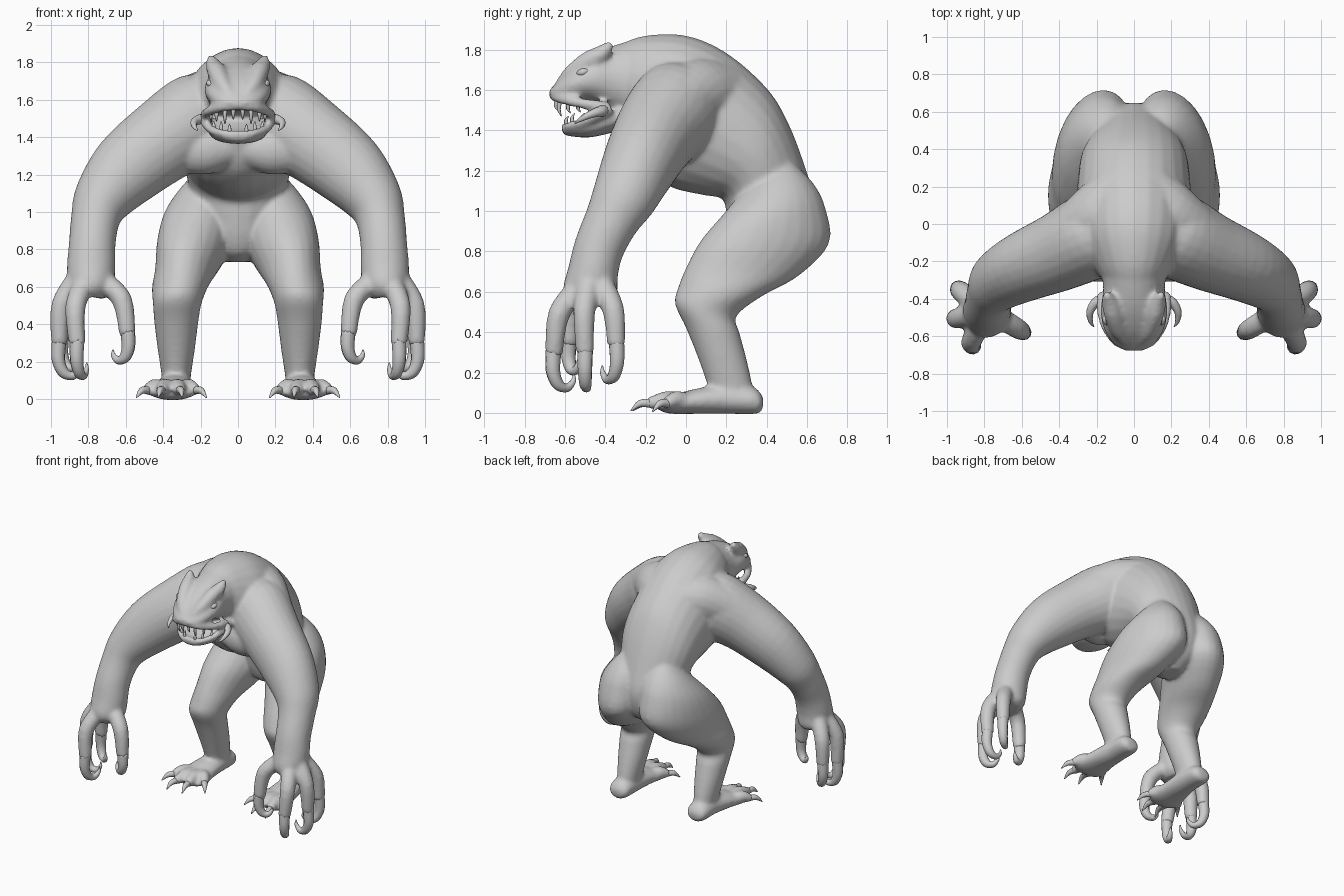
import bpy, bmesh, math
from mathutils import Vector

old = bpy.data.objects.get("Cube")
if old:
    bpy.data.objects.remove(old, do_unlink=True)

GREY = (0.6, 0.6, 0.6, 1)
skin = bpy.data.materials.new("grey hide")
skin.use_nodes = True
skin.diffuse_color = GREY
skin.node_tree.nodes["Principled BSDF"].inputs["Base Color"].default_value = GREY


def spline(rows, steps):
    """Catmull-Rom through rows of numbers."""
    rows = [Vector(r) for r in rows]
    out = []
    for i in range(len(rows) - 1):
        a, b, c = rows[max(i - 1, 0)], rows[i], rows[i + 1]
        d = rows[min(i + 2, len(rows) - 1)]
        for k in range(steps):
            t = k / steps
            out.append(0.5 * (2 * b + (c - a) * t + (2 * a - 5 * b + 4 * c - d) * t ** 2
                              + (3 * b - a - 3 * c + d) * t ** 3))
    return out + [rows[-1]]


def loft(bm, rows, sides=20, steps=4):
    """Skin of ellipses; each row is centre, half axis u, half axis v."""
    rings = []
    for row in spline(rows, steps):
        c, u, v = Vector(row[0:3]), Vector(row[3:6]), Vector(row[6:9])
        angles = [2 * math.pi * k / sides for k in range(sides)]
        rings.append([bm.verts.new(c + u * math.cos(a) + v * math.sin(a)) for a in angles])
    for p, q in zip(rings, rings[1:]):
        for k in range(sides):
            j = (k + 1) % sides
            bm.faces.new((p[k], p[j], q[j], q[k]))
    bm.faces.new(rings[0][::-1])
    bm.faces.new(rings[-1])


def slabs(bm, rows):
    """Rows: first y, z, last y, z, x at first, half width and optional x shift at last."""
    full = []
    for y0, z0, y1, z1, x, w, *shift in rows:
        dx = shift[0] / 2 if shift else 0
        full.append((x + dx, (y0 + y1) / 2, (z0 + z1) / 2, w, 0, 0,
                     -dx, (y0 - y1) / 2, (z0 - z1) / 2))
    loft(bm, full, sides=24)


def tube(bm, path, ref=(0, 1, 0), sides=14, steps=4):
    """Path points: x, y, z, radius and optional radius along ref."""
    rows, ref = [], Vector(ref)
    for i, p in enumerate(path):
        c = Vector(p[:3])
        t = Vector(path[min(i + 1, len(path) - 1)][:3]) - Vector(path[max(i - 1, 0)][:3])
        t.normalize()
        v = (ref - t * ref.dot(t)).normalized()
        rows.append((*c, *(t.cross(v) * p[3]), *(v * p[-1])))
    loft(bm, rows, sides, steps)


def mirror(bm):
    """Add the other side of everything built so far."""
    geom = bm.verts[:] + bm.edges[:] + bm.faces[:]
    new = bmesh.ops.duplicate(bm, geom=geom)["geom"]
    for e in new:
        if isinstance(e, bmesh.types.BMVert):
            e.co.x *= -1
    bmesh.ops.reverse_faces(bm, faces=[e for e in new if isinstance(e, bmesh.types.BMFace)])


def finish(bm, name):
    bmesh.ops.recalc_face_normals(bm, faces=bm.faces[:])
    mesh = bpy.data.meshes.new(name)
    bm.to_mesh(mesh)
    bm.free()
    mesh.materials.append(skin)
    for p in mesh.polygons:
        p.use_smooth = True
    ob = bpy.data.objects.new(name, mesh)
    bpy.context.scene.collection.objects.link(ob)
    return ob


body, claws, toe_claws = bmesh.new(), bmesh.new(), bmesh.new()

# Leg, from buttock to ankle; the back lies nearer the middle than the knee
slabs(body, [(.36, 1.2, .53, 1.24, .15, .07), (.28, 1.1, .63, 1.14, .18, .15, -.03),
             (.18, .98, .69, 1.02, .24, .19, -.08), (.07, .85, .71, .84, .28, .2, -.11),
             (0, .72, .56, .68, .3, .17, -.06), (-.04, .62, .38, .58, .31, .15),
             (-.055, .54, .25, .48, .325, .13), (0, .42, .265, .4, .33, .118),
             (.06, .27, .3, .27, .33, .1), (.105, .14, .33, .13, .33, .08),
             (.13, .05, .33, .05, .33, .07)])

# Foot, from heel to ball
slabs(body, [(.385, .07, .38, .02, .335, .04), (.34, .125, .35, -.005, .335, .08),
             (.2, .14, .2, -.005, .335, .09), (.05, .12, .05, -.005, .345, .11),
             (-.07, .085, -.07, -.005, .35, .13), (-.13, .055, -.13, .01, .35, .1)])

# Toes with their claws
for x, y in ((.22, -.1), (.31, -.18), (.41, -.19), (.49, -.1)):
    base = Vector((.35 + (x - .35) * .4, 0, .06))
    tip = Vector((x, y, .045))
    out = (tip - base).normalized()
    mid = (base + tip) / 2 + Vector((0, 0, .015))
    tube(body, [(*base, .04), (*mid, .042), (*tip, .03)], ref=(0, 0, 1))
    tube(toe_claws, [(*(tip - out * .02), .024), (*(tip + out * .04 + Vector((0, 0, .004))), .018),
                     (*(tip + out * .085 - Vector((0, 0, .028))), .003)], ref=(0, 0, 1), sides=10)

# Arm, from shoulder to palm
tube(body, [(.05, 0, 1.55, .18, .18), (.2, -.05, 1.5, .25, .23), (.4, -.15, 1.38, .225, .21),
            (.6, -.235, 1.22, .2, .185), (.73, -.31, 1.06, .155, .16), (.765, -.37, .95, .13, .135),
            (.78, -.43, .82, .125, .125), (.785, -.46, .7, .13, .125),
            (.79, -.475, .6, .12, .135), (.8, -.475, .55, .085, .1)], sides=24)

# Muscle joining the back to the shoulder, and chest muscle
tube(body, [(.04, .2, 1.58, .16), (.17, .06, 1.58, .18), (.32, -.04, 1.5, .17, .15),
            (.48, -.13, 1.38, .13)], sides=20)
tube(body, [(.05, -.18, 1.34, .1), (.17, -.2, 1.33, .13, .11), (.3, -.19, 1.34, .13, .11)], sides=20)

# Fingers and hooked claws curling toward the palm
palm = Vector((.77, -.48, 0))
digits = [((.72, -.5, .63), (.62, -.56, .53), (.59, -.58, .34), .8),
          ((.82, -.53, .62), (.87, -.63, .49), (.86, -.655, .29), 1),
          ((.86, -.48, .64), (.945, -.505, .5), (.955, -.5, .29), 1),
          ((.85, -.42, .64), (.925, -.36, .51), (.94, -.345, .33), 1)]
for base, knuckle, tip, size in digits:
    tube(body, [(*base, .06), (*knuckle, .055), (*tip, .045)])
    tip = Vector(tip)
    curl = palm - tip
    curl.z = 0
    curl.normalize()
    side = curl.cross(Vector((0, 0, 1)))
    hook = [(0, .03, .04), (-.005, -.08, .036), (.025, -.15, .03),
            (.075, -.165, .022), (.11, -.13, .013), (.112, -.095, .003)]
    tube(claws, [(*(tip + curl * a * size + Vector((0, 0, b * size))), r) for a, b, r in hook],
         ref=side, sides=10)

# Brow ridge ending in a raised point, and half of both lips
tube(body, [(.035, -.63, 1.61, .03), (.08, -.57, 1.675, .045), (.112, -.48, 1.745, .05),
            (.132, -.41, 1.785, .042), (.15, -.37, 1.835, .016)], ref=(1, 0, 0))
tube(body, [(0, -.655, 1.572, .026), (.09, -.63, 1.56, .026), (.15, -.55, 1.54, .026),
            (.172, -.46, 1.525, .028), (.165, -.38, 1.51, .03)], ref=(0, 0, 1))
tube(body, [(0, -.6, 1.415, .022), (.08, -.58, 1.42, .022), (.14, -.51, 1.44, .024),
            (.175, -.43, 1.48, .028), (.165, -.37, 1.51, .03)], ref=(0, 0, 1))
mirror(body)

# Torso, from neck to pelvis
slabs(body, [(-.32, 1.83, -.31, 1.47, 0, .15), (-.2, 1.87, -.28, 1.35, 0, .21),
             (0, 1.87, -.22, 1.22, 0, .29), (.2, 1.785, -.08, 1.12, 0, .31),
             (.4, 1.61, .08, 1.08, 0, .3), (.51, 1.43, .18, 1.06, 0, .285),
             (.6, 1.19, .2, .98, 0, .25), (.65, 1.0, .22, .87, 0, .22),
             (.61, .83, .26, .78, 0, .15), (.5, .74, .34, .73, 0, .06)])

# Skull and lower jaw
slabs(body, [(-.22, 1.86, -.24, 1.42, 0, .18), (-.36, 1.82, -.34, 1.47, 0, .165),
             (-.47, 1.775, -.46, 1.53, 0, .18), (-.57, 1.71, -.56, 1.54, 0, .16),
             (-.64, 1.64, -.63, 1.55, 0, .115), (-.68, 1.595, -.67, 1.565, 0, .06)])
slabs(body, [(-.28, 1.56, -.22, 1.43, 0, .15), (-.4, 1.5, -.38, 1.385, 0, .165),
             (-.5, 1.445, -.48, 1.365, 0, .14), (-.58, 1.425, -.57, 1.37, 0, .095),
             (-.615, 1.415, -.61, 1.38, 0, .05)])

body = finish(body, "body")
blend = body.modifiers.new("blend", 'REMESH')
blend.mode = 'VOXEL'
blend.voxel_size = 0.013
blend.use_smooth_shade = True
soften = body.modifiers.new("soften", 'SMOOTH')
soften.factor = 0.5
soften.iterations = 8

for bm, name in ((claws, "finger_claws"), (toe_claws, "toe_claws")):
    mirror(bm)
    finish(bm, name)

# Cheek tusks
tusks = bmesh.new()
tube(tusks, [(.15, -.4, 1.5, .03), (.205, -.42, 1.495, .027), (.235, -.47, 1.48, .02),
             (.232, -.52, 1.455, .012), (.215, -.55, 1.435, .003)], ref=(0, 0, 1), sides=10)
mirror(tusks)
finish(tusks, "cheek_tusks")

# Teeth: upper row points down, lower row points up
teeth = bmesh.new()
for x, y, z, length in ((.025, -.64, 1.555, -.06), (.07, -.625, 1.55, -.08), (.115, -.58, 1.54, -.055),
                        (.145, -.53, 1.535, -.045), (.045, -.59, 1.42, .05), (.09, -.56, 1.425, .06),
                        (.13, -.51, 1.44, .045)):
    tube(teeth, [(x, y, z, .012), (x, y - .005, z + length * .6, .009),
                 (x, y + .008, z + length, .002)], sides=8, steps=2)
mirror(teeth)
finish(teeth, "teeth")

# Eyes
eyes = bmesh.new()
tube(eyes, [(.135, -.545, 1.677, .004), (.147, -.525, 1.684, .016), (.152, -.505, 1.69, .018),
            (.155, -.48, 1.697, .004)], ref=(0, 0, 1))
mirror(eyes)
finish(eyes, "eyes")
